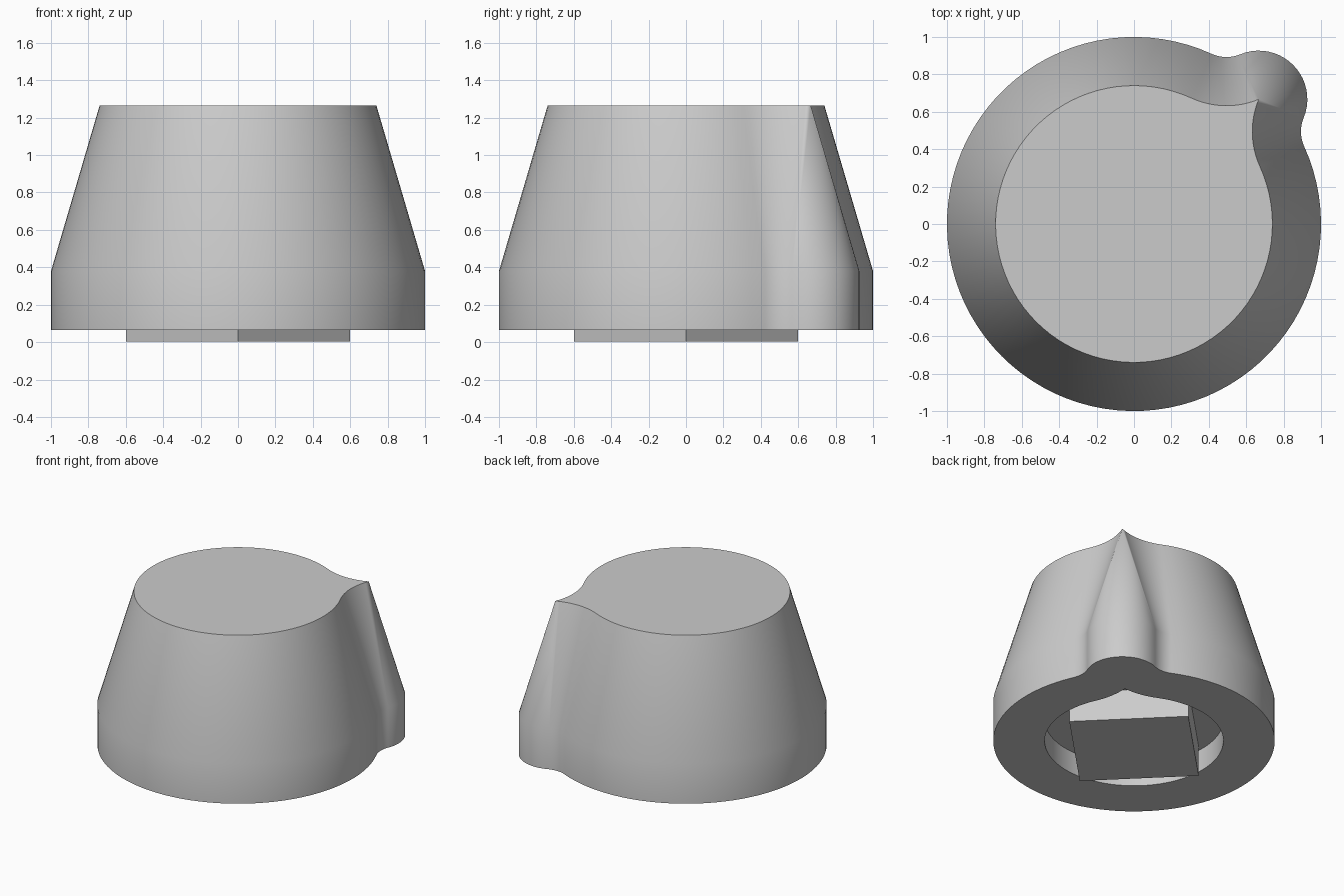
import bpy, bmesh
from math import radians, pi, sqrt, cos, sin, acos, atan2
from mathutils import Vector, Matrix

if "Cube" in bpy.data.objects:
    bpy.data.objects.remove(bpy.data.objects["Cube"], do_unlink=True)

grey = bpy.data.materials.new("light grey plastic")
grey.use_nodes = True
color = (0.6, 0.6, 0.6, 1)
grey.diffuse_color = color
grey.node_tree.nodes["Principled BSDF"].inputs["Base Color"].default_value = color

# Outline: a round body and a pointer lobe, blended by a fillet on each side
BODY, LOBE, FILLET, REACH = 1.0, 0.26, 0.19, 0.943
BLEND = acos(((BODY + FILLET) ** 2 + REACH ** 2 - (LOBE + FILLET) ** 2)
             / (2 * (BODY + FILLET) * REACH))
FX, FY = (BODY + FILLET) * cos(BLEND), (BODY + FILLET) * sin(BLEND)


def arc(cx, cy, r, a, b, n):
    steps = [a + (b - a) * i / n for i in range(n + 1)]
    return [(cx + r * cos(s), cy + r * sin(s)) for s in steps]


def outline(inset):
    """Knob outline moved inwards; the lobe shrinks to a sharp tip."""
    r = FILLET + inset
    if inset < LOBE:
        tip_x = REACH
        end = atan2(-FY, REACH - FX)
    else:
        tip_x = FX - sqrt(r * r - FY * FY)
        end = atan2(-FY, tip_x - FX)
    side = atan2(FY, FX - REACH)
    lobe = arc(tip_x, 0, max(LOBE - inset, 0), 0, side, 10)
    fillet = arc(FX, FY, r, end, BLEND - pi, 12)
    body = arc(0, 0, BODY - inset, BLEND, pi, 40)
    half = lobe + fillet[1:] + body[1:]
    return half + [(x, -y) for x, y in reversed(half[1:-1])]


def finish(name, bm):
    bmesh.ops.remove_doubles(bm, verts=bm.verts, dist=0.0005)
    bmesh.ops.recalc_face_normals(bm, faces=bm.faces)
    mesh = bpy.data.meshes.new(name)
    bm.to_mesh(mesh)
    bm.free()
    mesh.materials.append(grey)
    obj = bpy.data.objects.new(name, mesh)
    bpy.context.collection.objects.link(obj)
    return obj


# Knob shell: tapered top, straight skirt, flat rim and hollow underside
CEILING = 0.24
sections = [(LOBE, 1.265), (0, 0.38), (0, 0.065), (0.365, 0.065), (0.365, CEILING)]
bm = bmesh.new()
turn = Matrix.Rotation(radians(45), 3, "Z")
rings = [[bm.verts.new(turn @ Vector((x, y, z))) for x, y in outline(inset)]
         for inset, z in sections]
for upper, lower in zip(rings, rings[1:]):
    for i in range(len(upper)):
        bm.faces.new((upper[i - 1], lower[i - 1], lower[i], upper[i]))
bm.faces.new(rings[0])
bm.faces.new(rings[-1])
knob = finish("knob_shell", bm)
bpy.ops.object.select_all(action="DESELECT")
knob.select_set(True)
bpy.context.view_layer.objects.active = knob
bpy.ops.object.shade_smooth_by_angle(angle=radians(30))

# Square shaft, set corner-on to the front
bm = bmesh.new()
corners = [(0.6, 0), (0, 0.6), (-0.6, 0), (0, -0.6)]
base = bm.faces.new([bm.verts.new((x, y, 0.003)) for x, y in corners])
grown = bmesh.ops.extrude_face_region(bm, geom=[base])["geom"]
bmesh.ops.translate(bm, vec=(0, 0, CEILING),
                    verts=[g for g in grown if isinstance(g, bmesh.types.BMVert)])
finish("square_shaft", bm)
